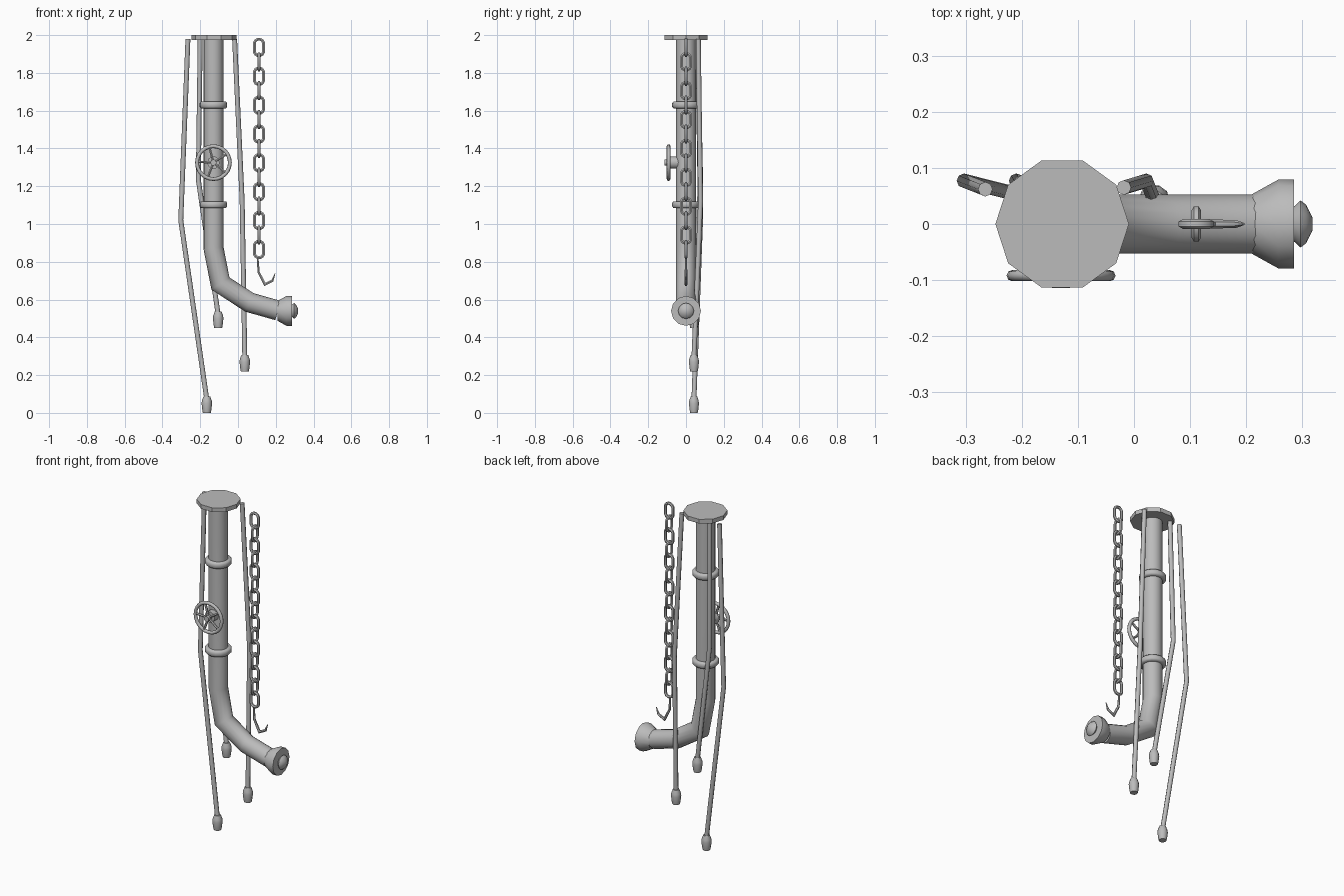
import bpy, bmesh, math
from mathutils import Vector, Matrix

cube = bpy.data.objects.get("Cube")
if cube:
    bpy.data.objects.remove(cube, do_unlink=True)

grey = bpy.data.materials.new("plain grey")
grey.use_nodes = True
grey.diffuse_color = (0.5, 0.5, 0.5, 1)
grey.node_tree.nodes["Principled BSDF"].inputs["Base Color"].default_value = (0.5, 0.5, 0.5, 1)


def finish(name, bm, angle=50):
    bmesh.ops.recalc_face_normals(bm, faces=bm.faces)
    mesh = bpy.data.meshes.new(name)
    bm.to_mesh(mesh)
    bm.free()
    mesh.materials.append(grey)
    mesh.shade_smooth()
    mesh.set_sharp_from_angle(angle=math.radians(angle))
    obj = bpy.data.objects.new(name, mesh)
    bpy.context.collection.objects.link(obj)
    return obj


def skin(bm, rings, closed=False):
    n = len(rings[0])
    pairs = list(zip(rings, rings[1:]))
    if closed:
        pairs.append((rings[-1], rings[0]))
    else:
        bm.faces.new(rings[0])
        bm.faces.new(rings[-1])
    for a, b in pairs:
        for i in range(n):
            j = (i + 1) % n
            bm.faces.new((a[i], a[j], b[j], b[i]))


def tube(name, path, radii, sides, closed=False, ref=(0, 1, 0), angle=50):
    """Round section swept along a path with mitred corners."""
    pts = [Vector(p) for p in path]
    if not isinstance(radii, (list, tuple)):
        radii = [radii] * len(pts)
    bm = bmesh.new()
    rings = []
    for k, p in enumerate(pts):
        before = pts[k - 1] if k or closed else None
        after = pts[(k + 1) % len(pts)] if k < len(pts) - 1 or closed else None
        d_in = (p - before).normalized() if before is not None else None
        d_out = (after - p).normalized() if after is not None else d_in
        d_in = d_in or d_out
        t = (d_in + d_out).normalized()
        miter = 1 / max(t.dot(d_in), 0.5)
        u = Vector(ref)
        u = (u - t * u.dot(t)).normalized()
        v = t.cross(u)
        turn = [2 * math.pi * i / sides for i in range(sides)]
        rings.append([bm.verts.new(p + radii[k] * (u * math.cos(a) + v * math.sin(a) * miter))
                      for a in turn])
    skin(bm, rings, closed)
    return finish(name, bm, angle)


def lathe(name, profile, sides, origin, axis="Z", angle=50):
    """Solid of revolution; profile holds (radius, height along the axis)."""
    turn = {"Z": Matrix(), "X": Matrix.Rotation(math.pi / 2, 4, "Y"),
            "-Y": Matrix.Rotation(math.pi / 2, 4, "X")}[axis]
    bm = bmesh.new()
    rings = []
    for r, h in profile:
        rings.append([bm.verts.new((r * math.cos(2 * math.pi * i / sides),
                                    r * math.sin(2 * math.pi * i / sides), h))
                      for i in range(sides)])
    skin(bm, rings)
    bm.transform(Matrix.Translation(origin) @ turn)
    return finish(name, bm, angle)


# Main pipe, mounting flange and collars
PX = -0.13
tube("main_pipe", [(PX, 0, 1.99), (PX, 0, 0.875), (-0.093, 0, 0.685),
                   (0.06, 0, 0.585), (0.212, 0, 0.542)], 0.053, 16)
lathe("top_flange", [(0.119, 0), (0.119, 0.025)], 10, (-0.128, 0, 1.975), angle=20)
for label, z in (("upper", 1.63), ("lower", 1.102)):
    lathe(label + "_collar", [(0.05, -0.018), (0.066, -0.018), (0.073, -0.01),
                              (0.073, 0.01), (0.066, 0.018), (0.05, 0.018)], 16, (PX, 0, z))

# Flared nozzle with end plug
lathe("nozzle", [(0.053, 0), (0.079, 0.047), (0.079, 0.075)], 12, (0.21, 0, 0.54), "X")
lathe("nozzle_plug", [(0.02, -0.012), (0.033, 0.002), (0.042, 0.012), (0.034, 0.022),
                      (0.012, 0.033)], 12, (0.285, 0, 0.54), "X")

# Hand wheel on a valve stem
WZ = 1.325
rim = [(PX + 0.087 * math.cos(a), -0.092, WZ + 0.087 * math.sin(a))
       for a in (2 * math.pi * i / 24 for i in range(24))]
tube("wheel_rim", rim, 0.01, 8, closed=True)
lathe("valve_body", [(0.033, 0.04), (0.033, 0.083)], 10, (PX, 0, WZ), "-Y")
lathe("wheel_hub", [(0.016, 0.08), (0.016, 0.114)], 10, (PX, 0, WZ), "-Y")
for i in range(5):
    a = math.radians(105 + 72 * i)
    tip = (PX + 0.085 * math.cos(a), -0.092, WZ + 0.085 * math.sin(a))
    tube(f"wheel_spoke_{i + 1}", [(PX, -0.092, WZ), tip], 0.007, 6)

# Hanging cables with end connectors
cables = {
    "long": [(-0.265, 0.062, 1.98), (-0.303, 0.077, 1.02), (-0.165, 0.042, 0.07)],
    "middle": [(-0.018, 0.065, 1.98), (0.022, 0.077, 1.12), (0.036, 0.042, 0.29)],
    "short": [(-0.2, 0.062, 1.98), (-0.21, 0.077, 1.235), (-0.105, 0.042, 0.52)],
}
for label, path in cables.items():
    tube(label + "_cable", path, 0.013, 8)
    x, y, z = path[-1]
    lathe(label + "_connector", [(0.021, -0.07), (0.024, -0.055), (0.028, -0.02),
                                 (0.026, -0.005), (0.018, 0.017)], 10, (x, y, z))

# Chain of alternating links
CX, STEP = 0.111, 0.0764
for i in range(15):
    z = 1.935 - STEP * i
    loop = []
    for k in range(12):
        a = 2 * math.pi * (k + 0.5) / 12
        across = 0.025 * math.cos(a)
        up = 0.025 * math.sin(a) + math.copysign(0.019, math.sin(a))
        loop.append((CX + across, 0, z + up) if i % 2 == 0 else (CX, across, z + up))
    tube(f"chain_link_{i + 1}", loop, 0.0085, 6, closed=True,
         ref=(0, 1, 0) if i % 2 == 0 else (1, 0, 0))

# Hook below the chain
tube("chain_hook", [(0.104, 0, 0.82), (0.109, 0, 0.745), (0.142, 0, 0.68),
                    (0.182, 0, 0.7), (0.196, 0, 0.738)],
     [0.005, 0.007, 0.008, 0.007, 0.002], 6)
